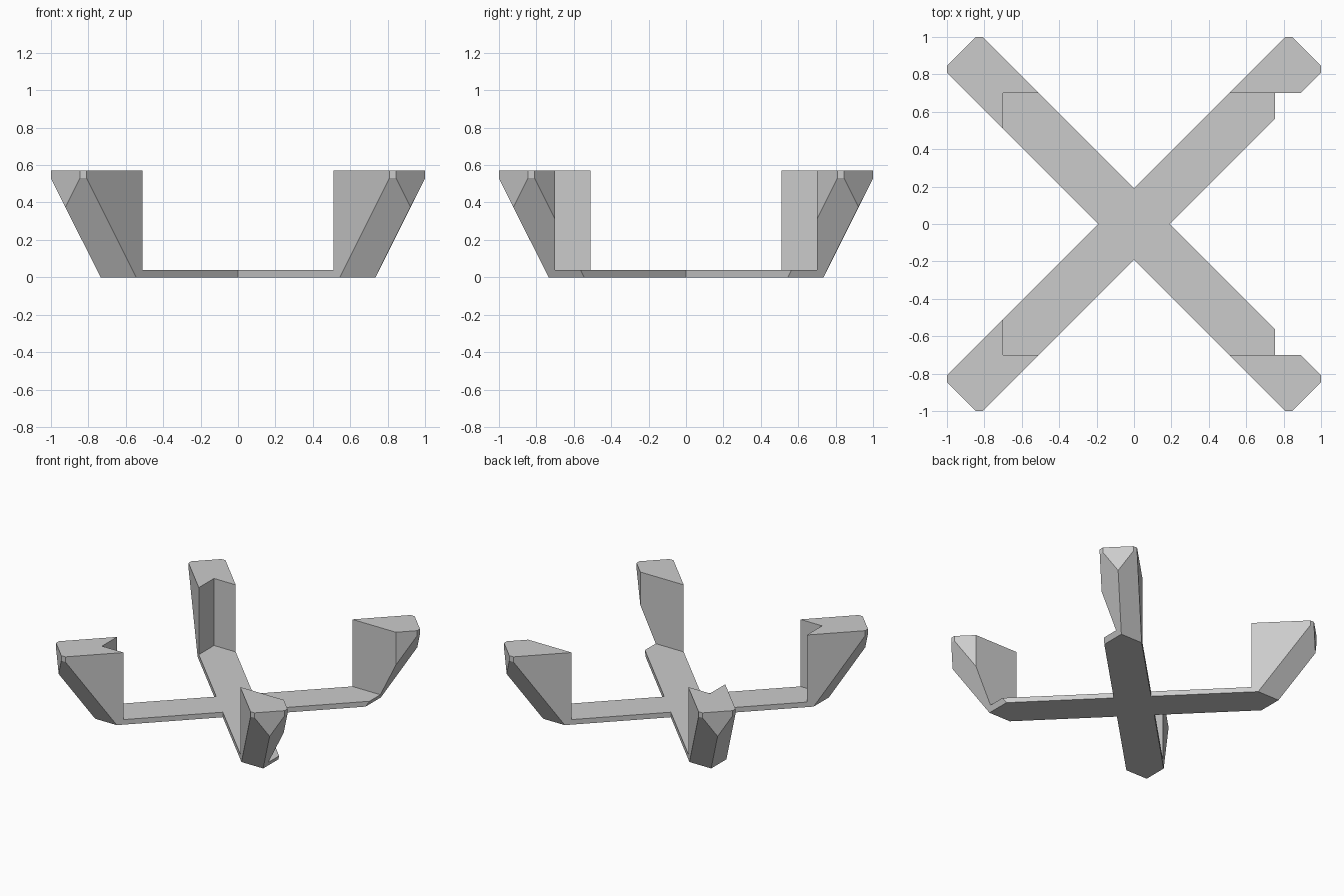
import bpy
import bmesh
from math import pi
from mathutils import Matrix, Vector

HEIGHT = 0.57       # top of the corner posts
FLOOR = 0.04        # thickness of the crossed bars
ARM = 0.19          # notch distance of the crossed bars
CHAMFER = 1.845     # x + y at the blunt arm tips

cube = bpy.data.objects.get("Cube")
if cube:
    bpy.data.objects.remove(cube, do_unlink=True)

grey = bpy.data.materials.new("light_grey")
grey.use_nodes = True
colour = (0.6, 0.6, 0.6, 1)
grey.diffuse_color = colour
grey.node_tree.nodes["Principled BSDF"].inputs["Base Color"].default_value = colour


def loft(name, rings):
    """Solid through a stack of matching rings, capped at both ends."""
    bm = bmesh.new()
    loops = [[bm.verts.new(p) for p in ring] for ring in rings]
    n = len(loops[0])
    for low, high in zip(loops, loops[1:]):
        for i in range(n):
            j = (i + 1) % n
            bm.faces.new((low[i], low[j], high[j], high[i]))
    bm.faces.new(loops[0][::-1])
    bm.faces.new(loops[-1])
    bmesh.ops.recalc_face_normals(bm, faces=bm.faces)
    mesh = bpy.data.meshes.new(name)
    bm.to_mesh(mesh)
    bm.free()
    mesh.materials.append(grey)
    obj = bpy.data.objects.new(name, mesh)
    bpy.context.collection.objects.link(obj)
    return obj


def rectangle(x0, x1, y0, y1, z):
    return [(x0, y0, z), (x1, y0, z), (x1, y1, z), (x0, y1, z)]


def cut(target, tool, operation):
    """Apply a boolean and discard its helper."""
    tool.hide_render = True
    mod = target.modifiers.new(operation.title(), "BOOLEAN")
    mod.operation = operation
    mod.solver = "EXACT"
    mod.object = tool
    bpy.context.view_layer.objects.active = target
    bpy.ops.object.modifier_apply(modifier=mod.name)
    bpy.data.objects.remove(tool, do_unlink=True)


# Flared block: sloping sides with a short upright rim
flare = [(0.735, 0), (1.0, 0.53), (1.0, HEIGHT)]
stand = loft("corner_stand", [rectangle(-r, r, -r, r, z) for r, z in flare])

# Diagonal cross with blunt ends trims the block to four arms
near, far = (CHAMFER - ARM) / 2, (CHAMFER + ARM) / 2
quarter = [Vector((ARM, 0, 0)), Vector((far, near, 0)), Vector((near, far, 0))]
outline = [Matrix.Rotation(k * pi / 2, 3, "Z") @ p for k in range(4) for p in quarter]
cross = loft("cross_cutter", [[(p.x, p.y, z) for p in outline] for z in (-0.5, 1)])
cut(stand, cross, "INTERSECT")

# Rectangular tray opening, running out through the left side
opening = loft("opening_cutter", [rectangle(-0.7, 1.5, -0.7, 0.7, z) for z in (FLOOR, 1)])
cut(stand, opening, "DIFFERENCE")

for face in stand.data.polygons:
    face.use_smooth = False
